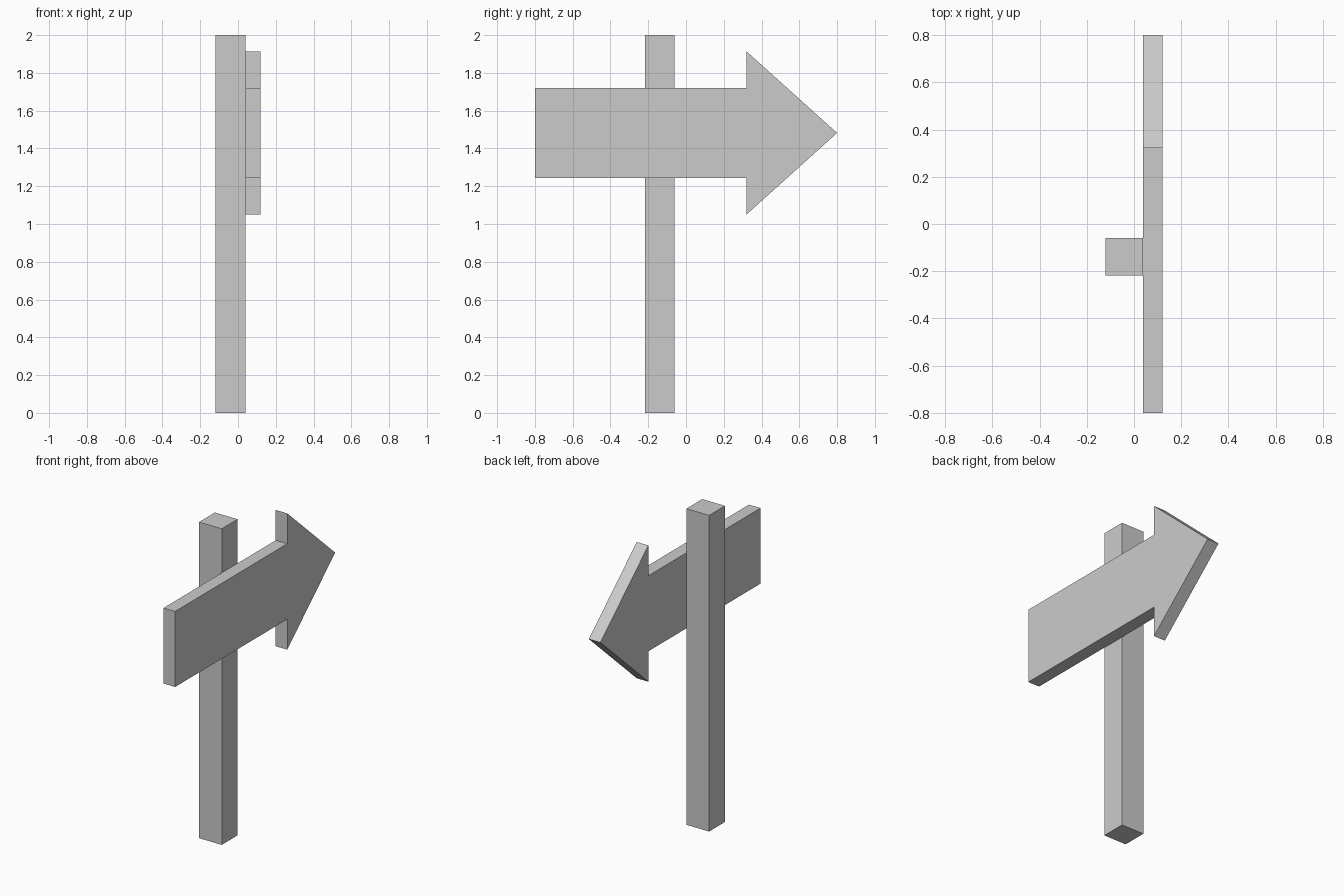
import bpy, bmesh

if "Cube" in bpy.data.objects:
    bpy.data.objects.remove(bpy.data.objects["Cube"])


def extruded(name, profile, x0, x1):
    """Solid made by extruding a (y, z) profile along x."""
    bm = bmesh.new()
    face = bm.faces.new([bm.verts.new((x0, y, z)) for y, z in profile])
    ext = bmesh.ops.extrude_face_region(bm, geom=[face])
    verts = [g for g in ext["geom"] if isinstance(g, bmesh.types.BMVert)]
    bmesh.ops.translate(bm, verts=verts, vec=(x1 - x0, 0, 0))
    bmesh.ops.recalc_face_normals(bm, faces=bm.faces[:])
    mesh = bpy.data.meshes.new(name)
    bm.to_mesh(mesh)
    bm.free()
    obj = bpy.data.objects.new(name, mesh)
    bpy.context.collection.objects.link(obj)
    return obj


# Square upright post
extruded("post", [(-0.218, 0), (-0.06, 0), (-0.06, 2), (-0.218, 2)], -0.12, 0.039)

# Arrow board: lower half outline, mirrored about its centre line
mid, shaft, head = 1.482, 0.239, 0.431
lower = [(-0.8, mid - shaft), (0.321, mid - shaft), (0.321, mid - head)]
upper = [(y, 2 * mid - z) for y, z in reversed(lower)]
extruded("arrow_board", lower + [(0.8, mid)] + upper, 0.039, 0.12)
